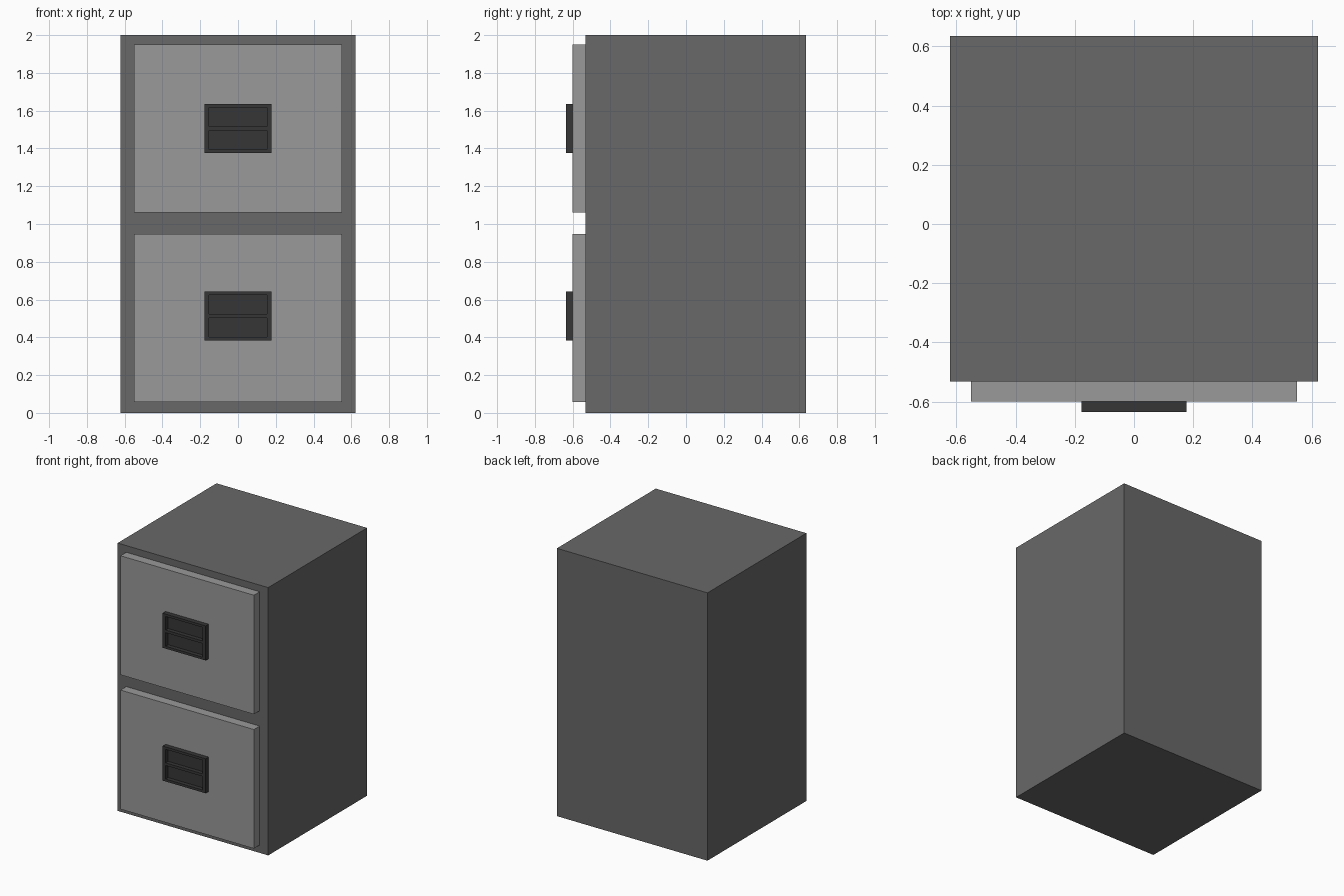
import bpy, bmesh
from mathutils import Vector

if "Cube" in bpy.data.objects:
    bpy.data.objects.remove(bpy.data.objects["Cube"])


def material(name, value):
    mat = bpy.data.materials.new(name)
    mat.diffuse_color = (value, value, value, 1)
    mat.use_nodes = True
    mat.node_tree.nodes["Principled BSDF"].inputs["Base Color"].default_value = mat.diffuse_color
    return mat


BODY = material("dark grey", 0.138)
FRONT = material("light grey", 0.319)
HANDLE = material("charcoal", 0.037)


def box_bmesh(lo, hi):
    lo, hi = Vector(lo), Vector(hi)
    bm = bmesh.new()
    bmesh.ops.create_cube(bm, size=1)
    bmesh.ops.scale(bm, vec=hi - lo, verts=bm.verts)
    bmesh.ops.translate(bm, vec=(lo + hi) / 2, verts=bm.verts)
    return bm


def finish(name, bm, mat):
    mesh = bpy.data.meshes.new(name)
    bm.to_mesh(mesh)
    bm.free()
    mesh.materials.append(mat)
    obj = bpy.data.objects.new(name, mesh)
    bpy.context.collection.objects.link(obj)
    return obj


def handle(name, zc):
    # Plate with two finger recesses, one above the other
    half_w, half_h, front, back = 0.178, 0.129, -0.635, -0.60
    rec_x, rec_in, rec_out, depth = 0.153, 0.010, 0.111, 0.03
    bm = box_bmesh((-half_w, front, zc - half_h), (half_w, back, zc + half_h))
    cuts = [((x, 0, 0), (1, 0, 0)) for x in (-rec_x, rec_x)]
    cuts += [((0, 0, zc + z), (0, 0, 1)) for z in (-rec_out, -rec_in, rec_in, rec_out)]
    for co, no in cuts:
        geom = bm.verts[:] + bm.edges[:] + bm.faces[:]
        bmesh.ops.bisect_plane(bm, geom=geom, plane_co=co, plane_no=no)
    bm.normal_update()
    cells = []
    for f in bm.faces:
        c = f.calc_center_median()
        if f.normal.y < -0.9 and abs(c.x) < rec_x and rec_in < abs(c.z - zc) < rec_out:
            cells.append(f)
    bmesh.ops.inset_individual(bm, faces=cells, thickness=0, depth=-depth)
    return finish(name, bm, HANDLE)


# Cabinet body
finish("cabinet_body", box_bmesh((-0.622, -0.532, 0), (0.622, 0.635, 2)), BODY)

# Drawer fronts with their handles
for label, z0, z1, zc in (("lower", 0.058, 0.947, 0.513), ("upper", 1.061, 1.95, 1.505)):
    finish(label + "_drawer_front", box_bmesh((-0.551, -0.60, z0), (0.551, -0.532, z1)), FRONT)
    handle(label + "_drawer_handle", zc)
